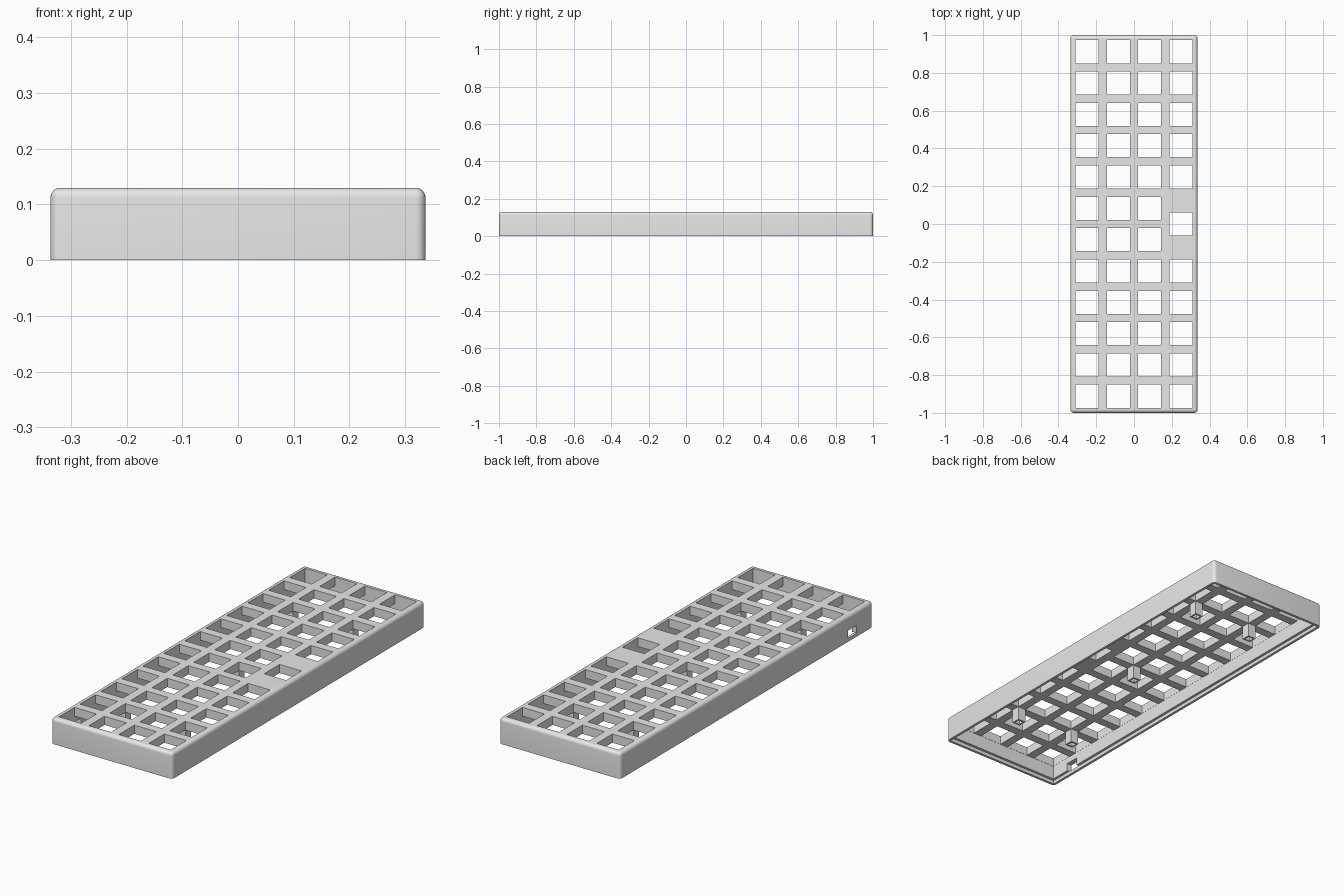
import bpy
import bmesh
from mathutils import Matrix, Vector

if "Cube" in bpy.data.objects:
    bpy.data.objects.remove(bpy.data.objects["Cube"], do_unlink=True)

# Main sizes
HX, HY, H = 0.3363, 1.0, 0.13
PITCH, HOLE = 0.1658, 0.122
WALL, LIP = 0.026, 0.013
PLATE, RECESS = 0.0435, 0.0174
ROUND = 0.0174
UNDERSIDE = H - PLATE

grey = bpy.data.materials.new("light_grey")
grey.use_nodes = True
grey.diffuse_color = (0.8, 0.8, 0.8, 1)
grey.node_tree.nodes["Principled BSDF"].inputs["Base Color"].default_value = (0.8, 0.8, 0.8, 1)


def add_box(bm, lo, hi):
    lo, hi = Vector(lo), Vector(hi)
    matrix = Matrix.Translation((lo + hi) / 2) @ Matrix.Diagonal((*(hi - lo), 1))
    return bmesh.ops.create_cube(bm, size=1, matrix=matrix)["verts"]


def make_object(name, bm):
    bmesh.ops.recalc_face_normals(bm, faces=bm.faces)
    mesh = bpy.data.meshes.new(name)
    bm.to_mesh(mesh)
    bm.free()
    mesh.materials.append(grey)
    obj = bpy.data.objects.new(name, mesh)
    bpy.context.collection.objects.link(obj)
    return obj


def activate(obj):
    bpy.ops.object.select_all(action="DESELECT")
    obj.select_set(True)
    bpy.context.view_layer.objects.active = obj


def cut(target, name, boxes):
    bm = bmesh.new()
    for lo, hi in boxes:
        add_box(bm, lo, hi)
    cutter = make_object(name, bm)
    cutter.hide_render = True
    mod = target.modifiers.new(name, "BOOLEAN")
    mod.operation, mod.solver, mod.object = "DIFFERENCE", "EXACT", cutter
    activate(target)
    bpy.ops.object.modifier_apply(modifier=mod.name)
    bpy.data.objects.remove(cutter, do_unlink=True)


# Case block, rounded on the top and upright edges
bm = bmesh.new()
add_box(bm, (-HX, -HY, 0), (HX, HY, H))
edges = [e for e in bm.edges if max(v.co.z for v in e.verts) > H / 2]
bmesh.ops.bevel(bm, geom=edges, offset=ROUND, segments=6, profile=0.5, affect="EDGES")
case = make_object("keyboard_case", bm)

# Hollow interior and the stepped seat for a bottom cover
ix, iy = HX - WALL, HY - WALL
cut(case, "cavity", [((-ix, -iy, -0.1), (ix, iy, UNDERSIDE))])
sx, sy = HX - LIP, HY - LIP
cut(case, "cover_seat", [((-sx, -sy, -0.1), (sx, sy, RECESS))])

# Key openings: a full grid, with one centred wide key in the +x column
centres = []
for col in range(4):
    for row in range(12):
        if col == 3 and row in (5, 6):
            continue
        centres.append(((col - 1.5) * PITCH, (row - 5.5) * PITCH))
centres.append((1.5 * PITCH, 0))
h = HOLE / 2
cut(case, "key_openings", [((x - h, y - h, UNDERSIDE - 0.03), (x + h, y + h, H + 0.1))
                           for x, y in centres])

# Cable port through the -x wall
cut(case, "cable_port", [((-HX - 0.1, -0.87, RECESS), (-HX + 0.06, -0.8, 0.056))])

activate(case)
bpy.ops.object.shade_smooth_by_angle(angle=0.6)

# Screw posts hanging below the plate, each with a blind hole
w = (PITCH - HOLE) / 2
spots = [(0, 0)] + [(sx * PITCH, sy * 4 * PITCH) for sx in (-1, 1) for sy in (-1, 1)]
for i, (x, y) in enumerate(spots):
    bm = bmesh.new()
    add_box(bm, (x - w, y - w, RECESS), (x + w, y + w, UNDERSIDE))
    bm.normal_update()
    bottom = min(bm.faces, key=lambda f: f.calc_center_median().z)
    bmesh.ops.inset_region(bm, faces=[bottom], thickness=w * 0.5)
    inner = bmesh.ops.extrude_face_region(bm, geom=[bottom])["geom"]
    bmesh.ops.translate(bm, vec=(0, 0, 0.06),
                        verts=[g for g in inner if isinstance(g, bmesh.types.BMVert)])
    if bottom.is_valid:
        bmesh.ops.delete(bm, geom=[bottom], context="FACES_ONLY")
    make_object(f"screw_post_{i + 1}", bm)
